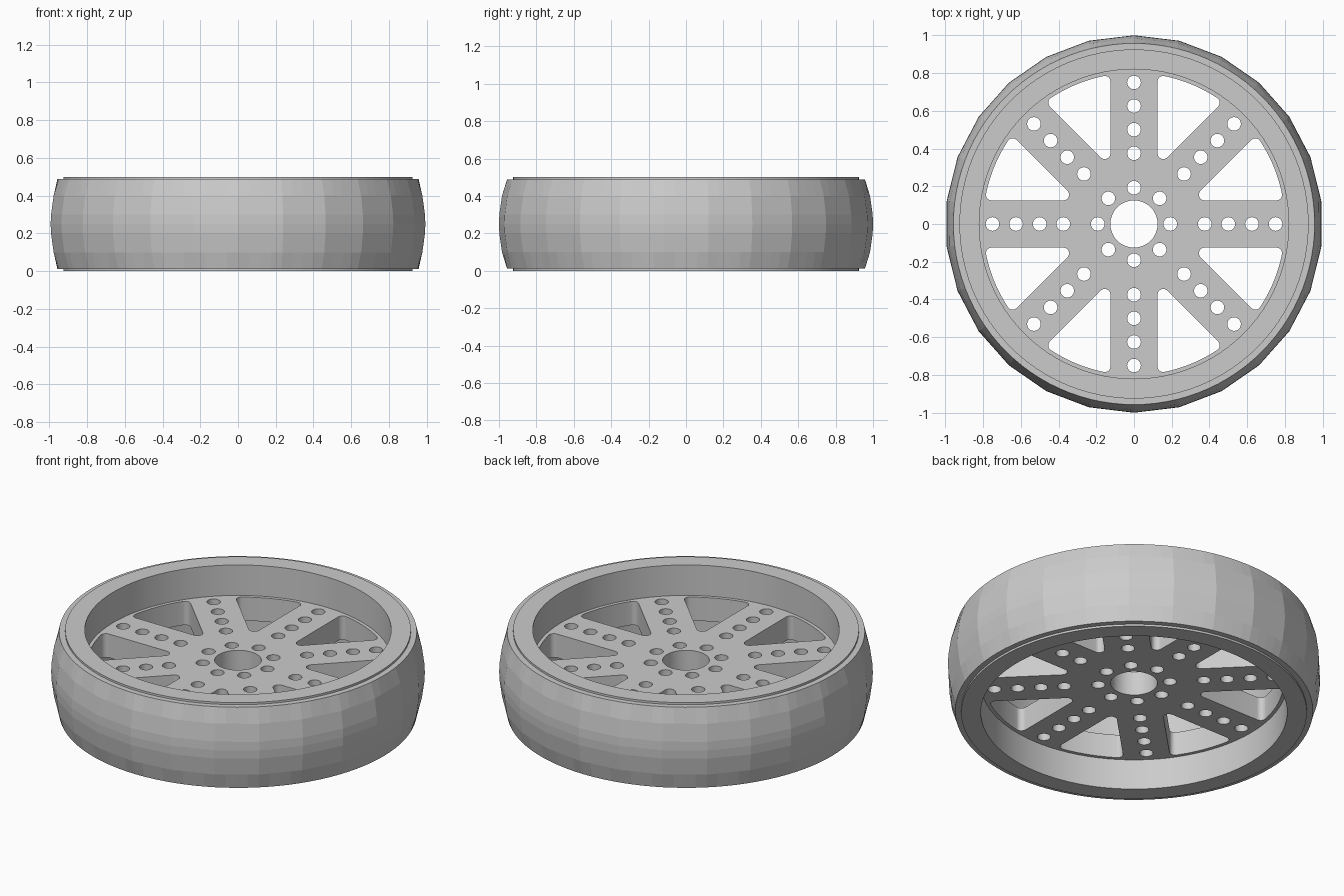
import bpy, bmesh
from math import sin, cos, pi, radians, sqrt, atan2

if "Cube" in bpy.data.objects:
    bpy.data.objects.remove(bpy.data.objects["Cube"])


def lathe(name, profile, segs, sides=None):
    """Closed profile of (radius, z, faceted) spun round z; faceted rings follow a coarse polygon."""
    bm = bmesh.new()
    rings = []
    for r, z, faceted in profile:
        ring = []
        for k in range(segs):
            a = pi / 2 + 2 * pi * k / segs
            f = 1.0
            if faceted:
                per, step = segs // sides, 2 * pi / sides
                f = cos(step / 2) / cos((k % per) / per * step - step / 2)
            ring.append(bm.verts.new((r * f * cos(a), r * f * sin(a), z)))
        rings.append(ring)
    for i, lo in enumerate(rings):
        hi = rings[(i + 1) % len(rings)]
        for k in range(segs):
            n = (k + 1) % segs
            bm.faces.new((lo[k], lo[n], hi[n], hi[k]))
    bmesh.ops.recalc_face_normals(bm, faces=bm.faces)
    me = bpy.data.meshes.new(name)
    bm.to_mesh(me)
    bm.free()
    ob = bpy.data.objects.new(name, me)
    bpy.context.collection.objects.link(ob)
    return ob


def arc(cx, cy, r, a0, a1, n):
    return [(cx + r * cos(a0 + (a1 - a0) * i / n), cy + r * sin(a0 + (a1 - a0) * i / n))
            for i in range(n + 1)]


def circle(cx, cy, r, n):
    return arc(cx, cy, r, 0, 2 * pi, n)[:-1]


def rotated(pts, a):
    return [(x * cos(a) - y * sin(a), x * sin(a) + y * cos(a)) for x, y in pts]


def smooth(ob):
    bpy.ops.object.select_all(action='DESELECT')
    ob.select_set(True)
    bpy.context.view_layer.objects.active = ob
    bpy.ops.object.shade_smooth_by_angle(angle=radians(30))


# Tyre: faceted crown with 26 sides, round shoulders
lathe("tyre", [(0.915, 0.012, False), (0.957, 0.012, False),
               (0.984, 0.10, True), (0.998, 0.20, True),
               (0.998 + 0.002, 0.25, True),
               (0.998, 0.30, True), (0.984, 0.40, True),
               (0.957, 0.488, False), (0.915, 0.488, False)], 104, 26)

# Rim ring
rim = lathe("rim", [(0.82, 0, False), (0.925, 0, False),
                    (0.925, 0.5, False), (0.82, 0.5, False)], 96)
smooth(rim)

# Window outline between two spokes, bisector along +x
half, fil, outer, h = 0.125, 0.03, 0.80, pi / 8
off = half + fil
a = h - atan2(off, sqrt((outer - fil) ** 2 - off ** 2))
cx, cy = (outer - fil) * cos(a), (outer - fil) * sin(a)
window = (arc(off / sin(h), 0, fil, pi / 2 + h, 3 * pi / 2 - h, 10)
          + arc(cx, -cy, fil, -pi / 2 - h, -a, 8)
          + arc(0, 0, outer, -a, a, 10)[1:-1]
          + arc(cx, cy, fil, a, pi / 2 + h, 8))

# Spoked disc: outline, hub bore, eight windows and rows of bolt holes
loops = [circle(0, 0, 0.825, 96), circle(0, 0, 0.125, 48)]
for i in range(8):
    t = i * pi / 4
    loops.append(rotated(window, t + h))
    for r in (0.192, 0.375, 0.5, 0.625, 0.75):
        loops.append(circle(r * cos(t), r * sin(t), 0.036, 24))

cu = bpy.data.curves.new("disc_outline", 'CURVE')
cu.dimensions = '2D'
cu.fill_mode = 'BOTH'
cu.extrude = 0.07
for pts in loops:
    sp = cu.splines.new('POLY')
    sp.points.add(len(pts) - 1)
    for p, (x, y) in zip(sp.points, pts):
        p.co = (x, y, 0, 1)
    sp.use_cyclic_u = True
helper = bpy.data.objects.new("disc_outline", cu)
bpy.context.collection.objects.link(helper)
bpy.context.view_layer.update()
me = bpy.data.meshes.new_from_object(helper.evaluated_get(bpy.context.evaluated_depsgraph_get()))
bpy.data.objects.remove(helper)

bm = bmesh.new()
bm.from_mesh(me)
bmesh.ops.remove_doubles(bm, verts=bm.verts, dist=0.0002)
bmesh.ops.translate(bm, verts=bm.verts, vec=(0, 0, 0.25))
bmesh.ops.recalc_face_normals(bm, faces=bm.faces)
bm.to_mesh(me)
bm.free()
me.name = "spoked_disc"
disc = bpy.data.objects.new("spoked_disc", me)
bpy.context.collection.objects.link(disc)
smooth(disc)
